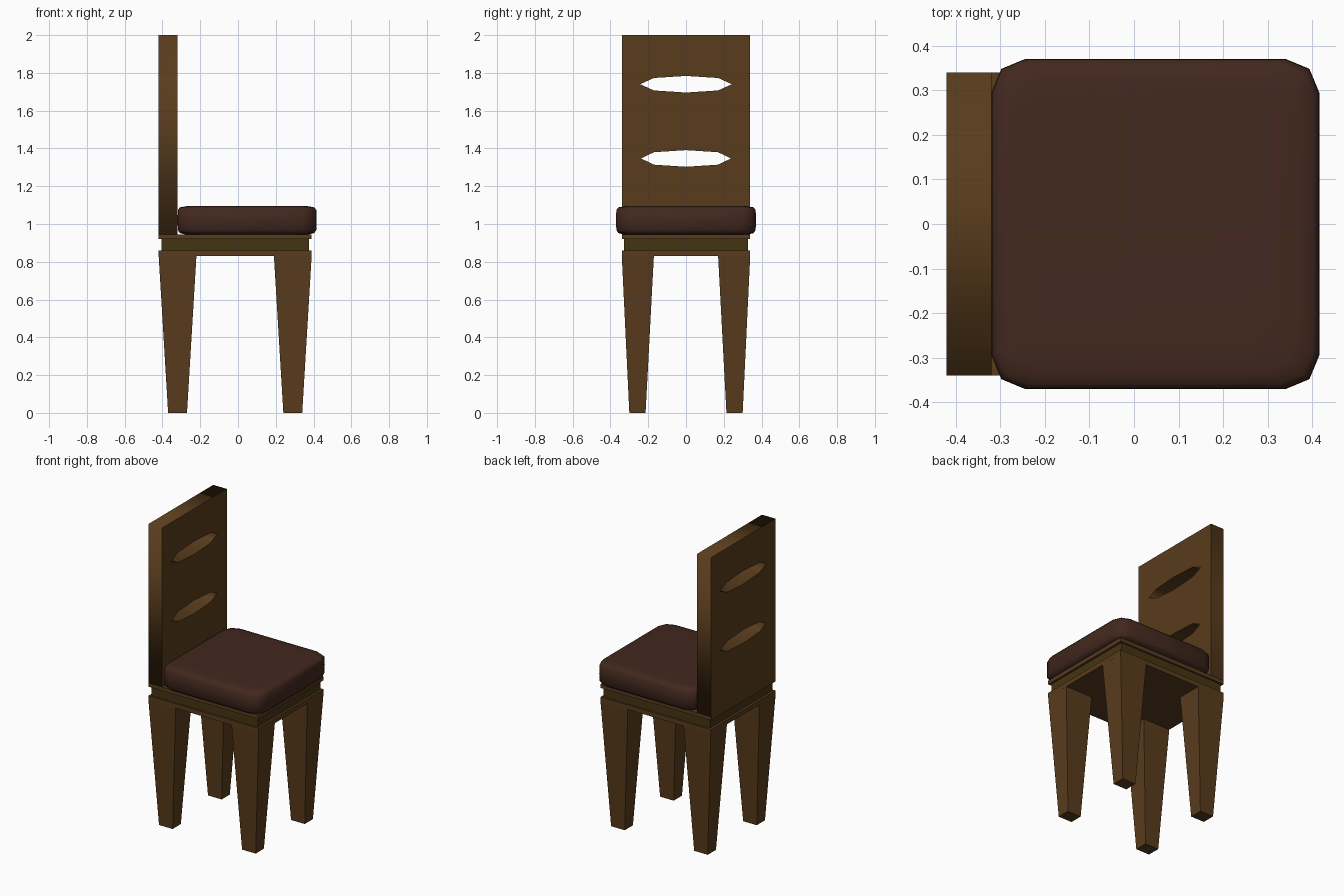
import bpy, bmesh, math

if "Cube" in bpy.data.objects:
    bpy.data.objects.remove(bpy.data.objects["Cube"])


def material(name, rgb):
    m = bpy.data.materials.new(name)
    m.diffuse_color = (*rgb, 1)
    m.use_nodes = True
    m.node_tree.nodes["Principled BSDF"].inputs["Base Color"].default_value = m.diffuse_color
    return m


WOOD = material("wood", (0.10, 0.045, 0.012))
TRIM = material("dark_wood", (0.06, 0.034, 0.006))
LEATHER = material("leather", (0.055, 0.021, 0.013))


def loft(name, rings, mat):
    """Skin a stack of matching point rings and cap both ends."""
    bm = bmesh.new()
    loops = [[bm.verts.new(p) for p in ring] for ring in rings]
    n = len(loops[0])
    for a, b in zip(loops, loops[1:]):
        for i in range(n):
            j = (i + 1) % n
            bm.faces.new((a[i], a[j], b[j], b[i]))
    bm.faces.new(loops[0][::-1])
    bm.faces.new(loops[-1])
    bmesh.ops.recalc_face_normals(bm, faces=bm.faces[:])
    me = bpy.data.meshes.new(name)
    bm.to_mesh(me)
    bm.free()
    me.materials.append(mat)
    ob = bpy.data.objects.new(name, me)
    bpy.context.collection.objects.link(ob)
    return ob


def rect(x0, x1, y0, y1, z):
    return [(x0, y0, z), (x1, y0, z), (x1, y1, z), (x0, y1, z)]


def slab(name, x0, x1, w, z0, z1, mat):
    return loft(name, [rect(x0, x1, -w, w, z0), rect(x0, x1, -w, w, z1)], mat)


# Seat frame: lower board, recessed band, upper board
slab("seat_frame", -0.42, 0.39, 0.34, 0.83, 0.86, WOOD)
slab("recessed_band", -0.405, 0.375, 0.328, 0.86, 0.92, TRIM)
slab("seat_board", -0.42, 0.39, 0.34, 0.92, 0.945, WOOD)

# Four tapered legs
for end, cx in (("back", -0.32), ("front", 0.29)):
    for side, s in (("left", -1), ("right", 1)):
        loft(f"{end}_leg_{side}",
             [rect(cx - 0.05, cx + 0.05, s * 0.257 - 0.043, s * 0.257 + 0.043, 0),
              rect(cx - 0.10, cx + 0.10, s * 0.255 - 0.085, s * 0.255 + 0.085, 0.832)], WOOD)

# Backrest: flat panel outline with two lens-shaped slots, extruded
curve = bpy.data.curves.new("backrest", 'CURVE')
curve.dimensions = '2D'
curve.fill_mode = 'BOTH'
curve.extrude = 0.05


def outline(points):
    sp = curve.splines.new('POLY')
    sp.points.add(len(points) - 1)
    for p, (u, v) in zip(sp.points, points):
        p.co = (u, v, 0, 1)
    sp.use_cyclic_u = True


outline([(-0.34, 0.945), (0.34, 0.945), (0.34, 2.0), (-0.34, 2.0)])
for z, w in ((1.74, 0.243), (1.347, 0.238)):
    outline([(-w, z), (-0.17, z - 0.033), (0, z - 0.044), (0.17, z - 0.033),
             (w, z), (0.17, z + 0.033), (0, z + 0.044), (-0.17, z + 0.033)])
curve.materials.append(WOOD)
back = bpy.data.objects.new("backrest", curve)
back.location = (-0.37, 0, 0)
back.rotation_euler = (math.pi / 2, 0, math.pi / 2)
bpy.context.collection.objects.link(back)
bpy.context.view_layer.objects.active = back
back.select_set(True)
bpy.ops.object.convert(target='MESH')


# Cushion: rounded-square rings, soft at top and bottom
def cushion_ring(inset, z):
    hx, hy = 0.3675 - inset, 0.37 - inset
    c, m = 0.075, 0.022
    corner = [(hx, hy - c), (hx - m, hy - m), (hx - c, hy)]
    pts = (corner + [(-x, y) for x, y in corner[::-1]]
           + [(-x, -y) for x, y in corner] + [(x, -y) for x, y in corner[::-1]])
    return [(x + 0.048, y, z) for x, y in pts]


profile = [(0.04, 0.945), (0.012, 0.952), (0.001, 0.968), (0, 1.02),
           (0.001, 1.074), (0.012, 1.088), (0.045, 1.094), (0.10, 1.096)]
cushion = loft("cushion", [cushion_ring(i, z) for i, z in profile], LEATHER)
bpy.ops.object.select_all(action='DESELECT')
cushion.select_set(True)
bpy.context.view_layer.objects.active = cushion
bpy.ops.object.shade_smooth_by_angle(angle=math.radians(50))
